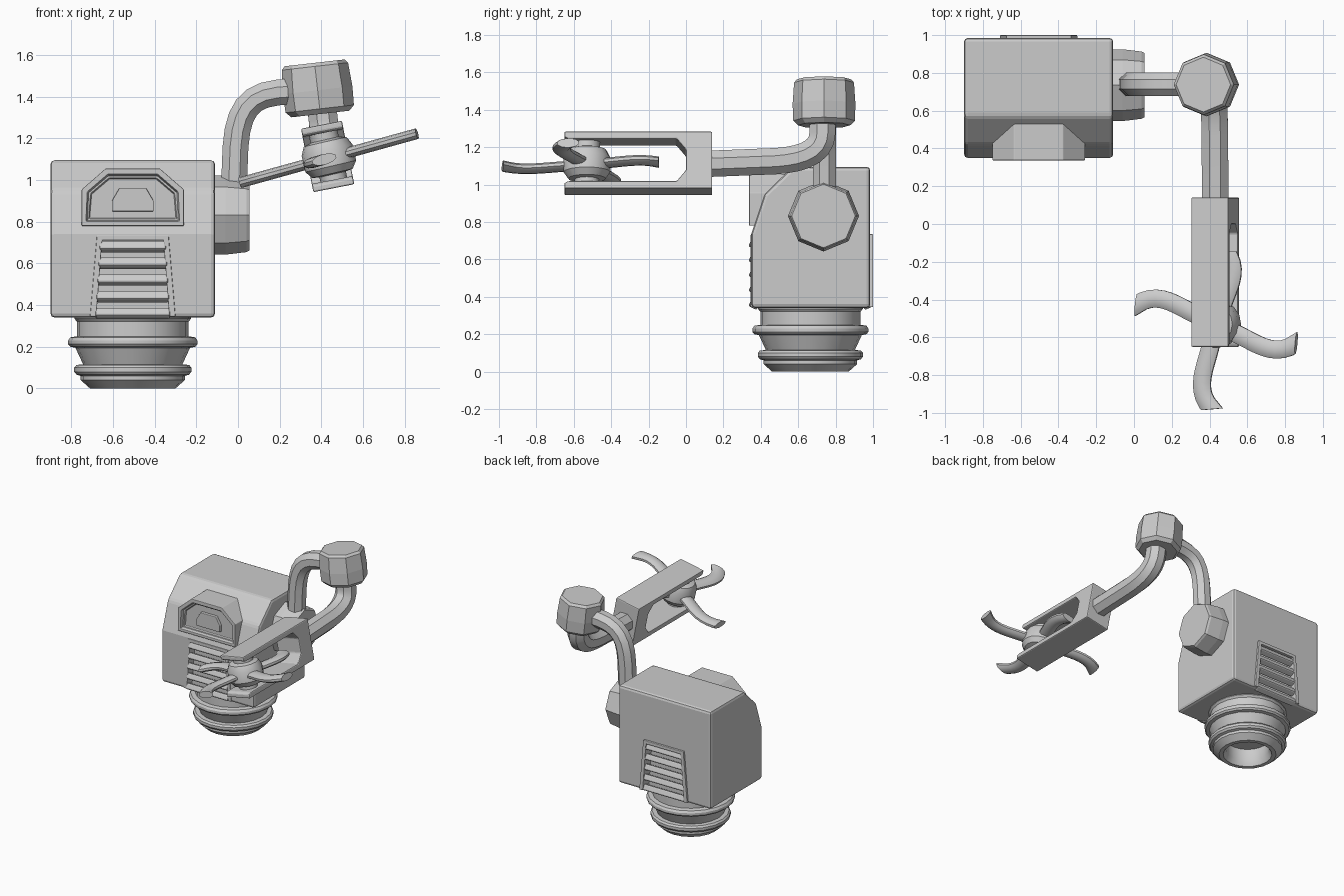
import bpy, bmesh
from math import pi, sin, cos, radians
from mathutils import Vector, Matrix
from mathutils.geometry import interpolate_bezier

if "Cube" in bpy.data.objects:
    bpy.data.objects.remove(bpy.data.objects["Cube"])


def finish(name, bm, bevel=0, smooth=False, mat=None):
    bmesh.ops.recalc_face_normals(bm, faces=bm.faces)
    me = bpy.data.meshes.new(name)
    bm.to_mesh(me)
    bm.free()
    ob = bpy.data.objects.new(name, me)
    bpy.context.collection.objects.link(ob)
    if mat:
        ob.matrix_world = mat
    if bevel:
        m = ob.modifiers.new("bevel", 'BEVEL')
        m.width, m.segments, m.limit_method = bevel, 2, 'ANGLE'
        m.angle_limit = radians(25)
    if smooth:
        bpy.ops.object.select_all(action='DESELECT')
        ob.select_set(True)
        bpy.context.view_layer.objects.active = ob
        bpy.ops.object.shade_smooth_by_angle(angle=radians(30))
    return ob


def prism(name, pts, axis, lo, hi, **kw):
    """Extrude a 2D outline along x (outline y,z) or y (outline x,z)."""
    bm = bmesh.new()
    def place(u, v, d):
        return (d, u, v) if axis == 'x' else (u, d, v)
    rings = [[bm.verts.new(place(u, v, d)) for u, v in pts] for d in (lo, hi)]
    bm.faces.new(rings[0])
    bm.faces.new(rings[1])
    bridge(bm, *rings)
    return finish(name, bm, **kw)


def bridge(bm, a, b):
    n = len(a)
    for i in range(n):
        bm.faces.new((a[i], a[(i + 1) % n], b[(i + 1) % n], b[i]))


def lathe(name, profile, sides, mat, **kw):
    """Stack of rings (radius, height) round local z, capped at both ends."""
    bm = bmesh.new()
    rings = [[bm.verts.new((r * cos(2 * pi * i / sides), r * sin(2 * pi * i / sides), z))
              for i in range(sides)] for r, z in profile]
    for a, b in zip(rings, rings[1:]):
        bridge(bm, a, b)
    bm.faces.new(rings[0])
    bm.faces.new(rings[-1])
    return finish(name, bm, mat=mat, **kw)


def sweep(name, path, normal, width, thick, sides=8, shear=0, **kw):
    """Elliptical tube along a planar path; normal is the plane normal."""
    bm = bmesh.new()
    path, n = [Vector(p) for p in path], Vector(normal)
    rings = []
    for i, p in enumerate(path):
        t = (path[min(i + 1, len(path) - 1)] - path[max(i - 1, 0)]).normalized()
        b = t.cross(n)
        s = shear if i == len(path) - 1 else 0
        rings.append([bm.verts.new(p + b * width * cos(a) + n * thick * sin(a) - t * s * cos(a))
                      for a in [2 * pi * (k + .5) / sides for k in range(sides)]])
    for a, b in zip(rings, rings[1:]):
        bridge(bm, a, b)
    bm.faces.new(rings[0])
    bm.faces.new(rings[-1])
    return finish(name, bm, smooth=True, **kw)


def mirrored(half, cx):
    """Close an outline from its right half (offset from cx, z)."""
    return [(cx + u, z) for u, z in half] + [(cx - u, z) for u, z in reversed(half)]


def tilt(x, y, z, deg):
    return Matrix.Translation((x, y, z)) @ Matrix.Rotation(radians(deg), 4, 'Y')


CX = -.505

# Head block with sloped brow
body = prism("head_block", [(.35, .34), (.35, .74), (.42, .95), (.57, 1.095), (.985, 1.095), (.985, .34)],
             'x', -.9, -.11, bevel=.02)

# Louvred vents, front and back
for side, face, out in (("front", .35, -1), ("back", .985, 1)):
    cut = prism(side + "_vent_cutter", mirrored([(.175, .355), (.147, .71)], CX), 'y', face - .06, face + .06)
    cut.hide_render = True
    cut.hide_viewport = True
    cut.display_type = 'WIRE'
    m = body.modifiers.new(side + "_vent", 'BOOLEAN')
    m.operation, m.object, m.solver = 'DIFFERENCE', cut, 'EXACT'
    prism(side + "_vent_frame", mirrored([(.175, .345), (.205, .345), (.172, .735)], CX)[:3]
          + mirrored([(.205, .345), (.172, .735)], CX)[2:]
          + [(CX - .175, .345), (CX - .147, .71), (CX + .147, .71)],
          'y', face - out * .01, face + out * (.004 if out < 0 else .015), bevel=.004)
    for i in range(5):
        z = .68 - i * .08
        w = .16 + i * .005
        bm = bmesh.new()
        bmesh.ops.create_cube(bm, size=1, matrix=Matrix.Diagonal((2 * w, .05, .045, 1)))
        finish(f"{side}_vent_slat_{i + 1}", bm, bevel=.01,
               mat=Matrix.Translation((CX, face - out * .015, z)) @ Matrix.Rotation(out * radians(25), 4, 'X'))

# Eye housing with recessed face and pupil
bm = bmesh.new()
outline = mirrored([(.245, .78), (.245, .955), (.13, 1.055)], CX)
rings = [[bm.verts.new((u, d, v)) for u, v in outline] for d in (.337, .62)]
front = bm.faces.new(rings[0])
bm.faces.new(rings[1])
bridge(bm, *rings)
bmesh.ops.recalc_face_normals(bm, faces=bm.faces)
for width, depth in ((.03, 0), (.006, -.025), (.012, 0), (.004, -.015)):
    bmesh.ops.inset_region(bm, faces=[front], thickness=width, depth=depth)
finish("eye_housing", bm, bevel=.004)
prism("eye_pupil", mirrored([(.1, .85), (.1, .9), (.065, .96)], CX), 'y', .355, .4, bevel=.004)

# Ribbed neck with hollow base
lathe("neck", [(.28, .36), (.28, .335), (.268, .32), (.268, .25), (.3, .245), (.31, .23), (.31, .212),
               (.3, .2), (.275, .195), (.238, .115), (.27, .113), (.281, .1), (.281, .08), (.27, .066),
               (.25, .06), (.25, .04), (.205, 0), (.175, 0), (.155, .04), (.155, .13)],
      20, Matrix.Translation((CX, .665, 0)), smooth=True)

# Shoulder, upper arm, elbow, lower arm
lathe("shoulder", [(.19, -.06), (.19, .05), (.178, .15), (.17, .165)], 8,
      Matrix.Translation((-.11, .735, .832)) @ Matrix.Rotation(pi / 2, 4, 'Y'))
bend = interpolate_bezier((-.012, .74, 1.16), (.0, .74, 1.33), (.05, .74, 1.405), (.19, .74, 1.42), 7)
sweep("upper_arm", [(-.022, .74, .9)] + list(bend) + [(.3, .74, 1.428)], (0, 1, 0), .067, .067)
lathe("elbow", [(.14, -.125), (.165, -.1), (.168, -.01), (.16, .105), (.145, .122)], 8,
      tilt(.381, .738, 1.441, -6.5))
bend = interpolate_bezier((.41, .73, 1.28), (.42, .73, 1.17), (.425, .62, 1.135), (.428, .48, 1.125), 8)
sweep("lower_arm", [(.4, .73, 1.37)] + list(bend) + [(.43, .1, 1.11)], (1, 0, 0), .076, .076)

# Forked hand
half = [(-.65, .155), (-.65, .125), (-.63, .115), (-.05, .115), (0, .055)]
prism("fork", [(.14, .155)] + half + [(y, -z) for y, z in reversed(half)] + [(.14, -.155)],
      'x', -.1, .1, bevel=.007, mat=tilt(.43, 0, 1.113, -11))

# Rotor hub and four hooked blades
lathe("rotor_hub", [(.065, -.12), (.065, -.085), (.1, -.08), (.125, -.045), (.125, .035),
                    (.105, .075), (.07, .085), (.07, .12)],
      16, tilt(.435, -.53, 1.11, -13), smooth=True)
blade = interpolate_bezier((.05, -.03), (.18, -.06), (.3, -.2), (.44, -.1), 12)
for i, (angle, scale) in enumerate(((0, 1), (95, .86), (180, 1), (280, 1))):
    sweep(f"blade_{i + 1}", [(p.x * scale, p.y * scale, 0) for p in blade], (0, 0, 1), .05, .026,
          sides=10, shear=.035,
          mat=tilt(.435, -.53, 1.105, -15.5) @ Matrix.Rotation(radians(angle), 4, 'Z'))
